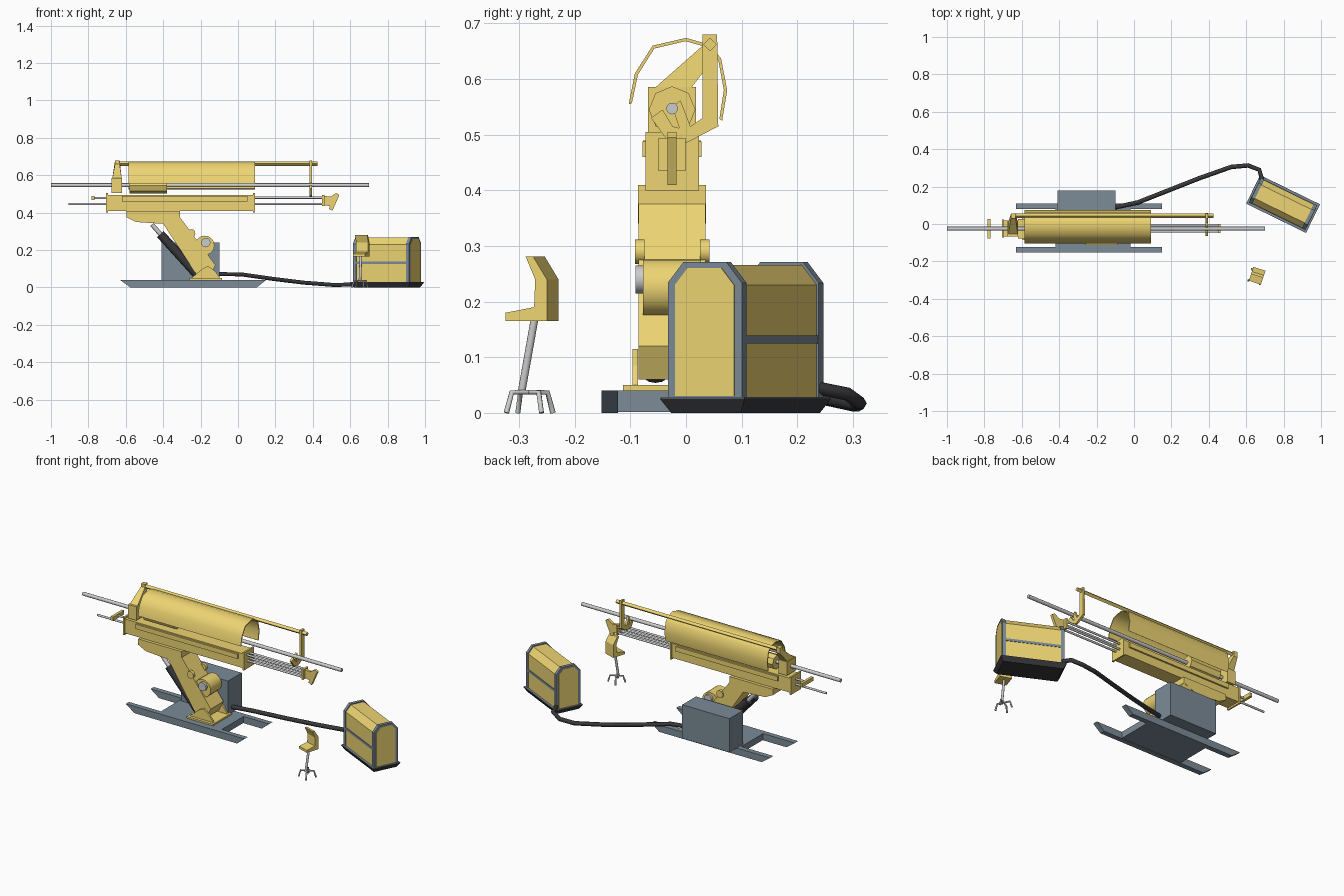
import bpy, bmesh, math
from mathutils import Vector, Matrix

if "Cube" in bpy.data.objects:
    bpy.data.objects.remove(bpy.data.objects["Cube"])


def material(name, rgb):
    m = bpy.data.materials.new(name)
    m.diffuse_color = (*rgb, 1)
    m.use_nodes = True
    m.node_tree.nodes["Principled BSDF"].inputs["Base Color"].default_value = m.diffuse_color
    return m


YELLOW = material("yellow_paint", (0.85, 0.66, 0.17))
STEEL = material("blue_grey_paint", (0.20, 0.26, 0.31))
DARK = material("dark_rubber", (0.04, 0.04, 0.045))
YC = -0.025  # centre line of the drill


def finish(name, bm, mat=None, matrix=None, smooth=False):
    bmesh.ops.recalc_face_normals(bm, faces=bm.faces)
    me = bpy.data.meshes.new(name)
    bm.to_mesh(me)
    bm.free()
    ob = bpy.data.objects.new(name, me)
    bpy.context.collection.objects.link(ob)
    if mat:
        me.materials.append(mat)
    if matrix:
        ob.matrix_world = matrix
    if smooth:
        bpy.ops.object.select_all(action='DESELECT')
        ob.select_set(True)
        bpy.context.view_layer.objects.active = ob
        bpy.ops.object.shade_smooth_by_angle(angle=math.radians(46))
    return ob


def prism(name, pts, axis, lo, hi, mat=None, matrix=None, smooth=False):
    """Extrude a 2D profile along an axis (0: pts are y,z  1: x,z  2: x,y)."""
    bm = bmesh.new()

    def place(p, t):
        c = list(p)
        c.insert(axis, t)
        return bm.verts.new(c)
    a, b = [[place(p, t) for p in pts] for t in (lo, hi)]
    bm.faces.new(a)
    bm.faces.new(b[::-1])
    n = len(pts)
    for i in range(n):
        j = (i + 1) % n
        bm.faces.new((a[i], b[i], b[j], a[j]))
    return finish(name, bm, mat, matrix, smooth)


def box(name, x, y, z, mat=None, matrix=None):
    return prism(name, [(x[0], y[0]), (x[1], y[0]), (x[1], y[1]), (x[0], y[1])],
                 2, z[0], z[1], mat, matrix)


def rod(name, p, q, r, mat=None, n=12, smooth=True):
    p, q = Vector(p), Vector(q)
    bm = bmesh.new()
    bmesh.ops.create_cone(bm, cap_ends=True, segments=n, radius1=r, radius2=r, depth=(q - p).length)
    mx = Matrix.Translation((p + q) / 2) @ (q - p).to_track_quat('Z', 'Y').to_matrix().to_4x4()
    bm.transform(mx)
    return finish(name, bm, mat, smooth=smooth)


def tube(name, pts, r, mat=None, res=1):
    cu = bpy.data.curves.new(name, 'CURVE')
    cu.dimensions = '3D'
    cu.bevel_depth, cu.bevel_resolution, cu.use_fill_caps = r, res, True
    sp = cu.splines.new('POLY')
    sp.points.add(len(pts) - 1)
    for a, p in zip(sp.points, pts):
        a.co = (*p, 1)
    ob = bpy.data.objects.new(name, cu)
    bpy.context.collection.objects.link(ob)
    if mat:
        cu.materials.append(mat)


# Skids, deck and control cabinet
skid = [(-0.575, 0), (0.10, 0), (0.15, 0.04), (-0.63, 0.04)]
prism("front_skid", skid, 1, -0.152, -0.122, STEEL)
prism("rear_skid", skid, 1, 0.08, 0.11, STEEL)
box("deck", (-0.42, -0.02), (-0.122, 0.08), (0.002, 0.04), STEEL)
box("cabinet", (-0.41, -0.10), (0.05, 0.178), (0.04, 0.24), STEEL)

# Foot bracket and leaning arm
box("foot_plate", (-0.26, -0.085), (-0.113, 0.063), (0.04, 0.05), YELLOW)
gusset = [(-0.25, 0.05), (-0.095, 0.05), (-0.12, 0.085), (-0.16, 0.115), (-0.19, 0.10)]
for s in (-1, 1):
    y = YC + s * 0.066
    prism("foot_gusset", gusset, 1, y - 0.005, y + 0.005, YELLOW)
    rod("lift_ram", (-0.415, YC + s * 0.03, 0.285), (-0.22, YC + s * 0.03, 0.07), 0.024, DARK)
    rod("lift_ram_rod", (-0.46, YC + s * 0.03, 0.337), (-0.41, YC + s * 0.03, 0.28), 0.012)
    rod("winch_hub", (-0.172, YC + s * 0.05, 0.24), (-0.172, YC + s * 0.066, 0.24), 0.025, None, 16)
    rod("pivot_boss", (-0.25, YC + s * 0.05, 0.29), (-0.25, YC + s * 0.067, 0.29), 0.022, YELLOW)
prism("arm", [(-0.405, 0.348), (-0.31, 0.375), (-0.12, 0.12), (-0.15, 0.06), (-0.21, 0.06), (-0.235, 0.09)],
      1, YC - 0.06, YC + 0.06, YELLOW)
rod("winch_drum", (-0.178, YC - 0.052, 0.225), (-0.178, YC + 0.052, 0.225), 0.052, YELLOW, 20)

# Mast with saddle and end plates
prism("saddle", [(-0.595, 0.41), (-0.595, 0.375), (-0.545, 0.35), (-0.39, 0.34), (-0.31, 0.375), (-0.31, 0.41)],
      1, YC - 0.061, YC + 0.061, YELLOW)
box("mast", (-0.70, 0.085), (YC - 0.043, YC + 0.043), (0.41, 0.495), YELLOW)
for x in (-0.70, 0.085):
    box("mast_end_plate", (x - 0.005, x + 0.005), (YC - 0.048, YC + 0.048), (0.40, 0.505), YELLOW)
box("mast_side_guides", (-0.62, 0.05), (YC - 0.053, YC + 0.053), (0.46, 0.488), YELLOW)

# Drill string, rotation head and chuck
rod("drill_rod", (-1.0, YC, 0.547), (0.70, YC, 0.547), 0.0105)
rod("rotation_head", (-0.58, YC, 0.545), (-0.38, YC, 0.545), 0.042, YELLOW, 8, False)
box("chuck_block", (-0.675, -0.62), (YC - 0.043, YC + 0.043), (0.505, 0.586), YELLOW)
rod("feed_rod", (-0.905, YC, 0.446), (-0.70, YC, 0.446), 0.006)
rod("handle_rod", (-0.775, YC, 0.478), (-0.70, YC, 0.478), 0.006)
box("handle_bar", (-0.782, -0.766), (YC - 0.052, YC + 0.052), (0.467, 0.49), YELLOW)

# Front guide rods and foot claw
for y in (YC - 0.015, YC + 0.015):
    for z in (0.447, 0.48):
        rod("guide_rod", (0.085, y, z), (0.455, y, z), 0.006)
box("guide_end_plate", (0.45, 0.462), (YC - 0.024, YC + 0.024), (0.435, 0.494), YELLOW)
prism("foot_claw", [(0.46, 0.49), (0.495, 0.485), (0.525, 0.505), (0.542, 0.495), (0.505, 0.41), (0.485, 0.42),
                    (0.492, 0.435), (0.46, 0.44)], 1, YC - 0.008, YC + 0.008, YELLOW)

# Guard shell around the drill
guard = [(-0.103, 0.555), (-0.092, 0.61), (-0.060, 0.660), (0.0, 0.674),
         (0.042, 0.662), (0.063, 0.637), (0.074, 0.58), (0.065, 0.525)]
gc = Vector((-0.015, 0.58))
inner = [tuple(Vector(p) + (gc - Vector(p)).normalized() * 0.006) for p in guard]
prism("guard_shell", guard + inner[::-1], 0, -0.585, 0.09, YELLOW, smooth=True)

# Rail with its tapered rear arm and front hook
rod("guard_rail", (-0.655, 0.043, 0.662), (0.425, 0.043, 0.662), 0.012, YELLOW, 4, False)
arm = prism("rail_arm", [(-0.055, 0.585), (0.01, 0.585), (0.056, 0.645), (0.056, 0.678), (0.03, 0.678), (0.03, 0.66)],
            0, -0.672, -0.622, YELLOW)
for v in arm.data.vertices:
    if v.co.z > 0.6:
        v.co.x = -0.645 + (v.co.x + 0.647) * 0.5
prism("rail_hook", [(0.03, 0.68), (0.056, 0.68), (0.058, 0.515), (0.0, 0.485), (-0.035, 0.492), (-0.063, 0.53),
                    (-0.042, 0.545), (-0.024, 0.515), (-0.012, 0.512), (-0.025, 0.55), (-0.010, 0.562),
                    (0.008, 0.515), (0.03, 0.53)], 0, 0.383, 0.396, YELLOW)

# Power pack: tapered sled, panelled body and end frames
pm = Matrix.Translation((0.797, 0.107, 0)) @ Matrix.Rotation(math.radians(-26), 4, 'Z')


def shell(w, z0, z1, c):
    return [(-w, z0), (w, z0), (w, z1 - c * 1.2), (w - c, z1), (c - w, z1), (-w, z1 - c * 1.2)]


sled = box("pack_sled", (-0.178, 0.178), (-0.085, 0.085), (0, 0.026), DARK, pm)
for v in sled.data.vertices:
    if v.co.z < 0.01:
        v.co.x *= 0.91
        v.co.y *= 0.82
box("pack_sled_rim", (-0.176, 0.176), (-0.083, 0.083), (0.024, 0.029), STEEL, pm)
prism("pack_body", shell(0.070, 0.027, 0.266, 0.03), 0, -0.155, 0.155, YELLOW, pm)
for s in (-1, 1):
    a, b = sorted((s * 0.148, s * 0.167))
    prism("pack_end_frame", shell(0.074, 0.027, 0.271, 0.031), 0, a, b, STEEL, pm)
    a, b = sorted((s * 0.16, s * 0.169))
    prism("pack_end_panel", shell(0.059, 0.03, 0.26, 0.025), 0, a, b, YELLOW, pm)
box("pack_side_band", (-0.15, 0.15), (-0.073, 0.073), (0.125, 0.139), STEEL, pm)

# Hose from cabinet to pack
tube("hose", [(-0.12, 0.085, 0.072), (0.02, 0.115, 0.07), (0.18, 0.178, 0.047), (0.35, 0.245, 0.026),
              (0.52, 0.305, 0.013), (0.61, 0.313, 0.017), (0.67, 0.29, 0.034), (0.685, 0.235, 0.045)], 0.012, DARK)

# Operator seat on a leaning post with four feet
sm = Matrix.Translation((0.66, -0.272, 0)) @ Matrix.Rotation(math.radians(-18), 4, 'Z')
prism("seat", [(-0.044, 0.165), (0.034, 0.165), (0.034, 0.24), (0.008, 0.281), (-0.006, 0.281),
               (0.012, 0.24), (0.010, 0.19), (-0.044, 0.18)], 1, 0, 0, YELLOW).name = "seat_unused"
bpy.data.objects.remove(bpy.data.objects["seat_unused"])
prism("seat", [(-0.044, 0.165), (0.034, 0.165), (0.034, 0.24), (0.008, 0.281), (-0.006, 0.281),
               (0.012, 0.24), (0.010, 0.19), (-0.044, 0.18)], 0, -0.034, 0.034, YELLOW, sm)
rod("seat_post", (0.657, -0.272, 0.17), (0.652, -0.296, 0.035), 0.007)
for k in range(4):
    a = math.radians(27 + 90 * k)
    c, s = math.cos(a), math.sin(a)
    tube("seat_leg", [(0.652 + c * r, -0.281 + s * r, z) for r, z in ((0, 0.037), (0.036, 0.037), (0.047, 0.0))], 0.005)
